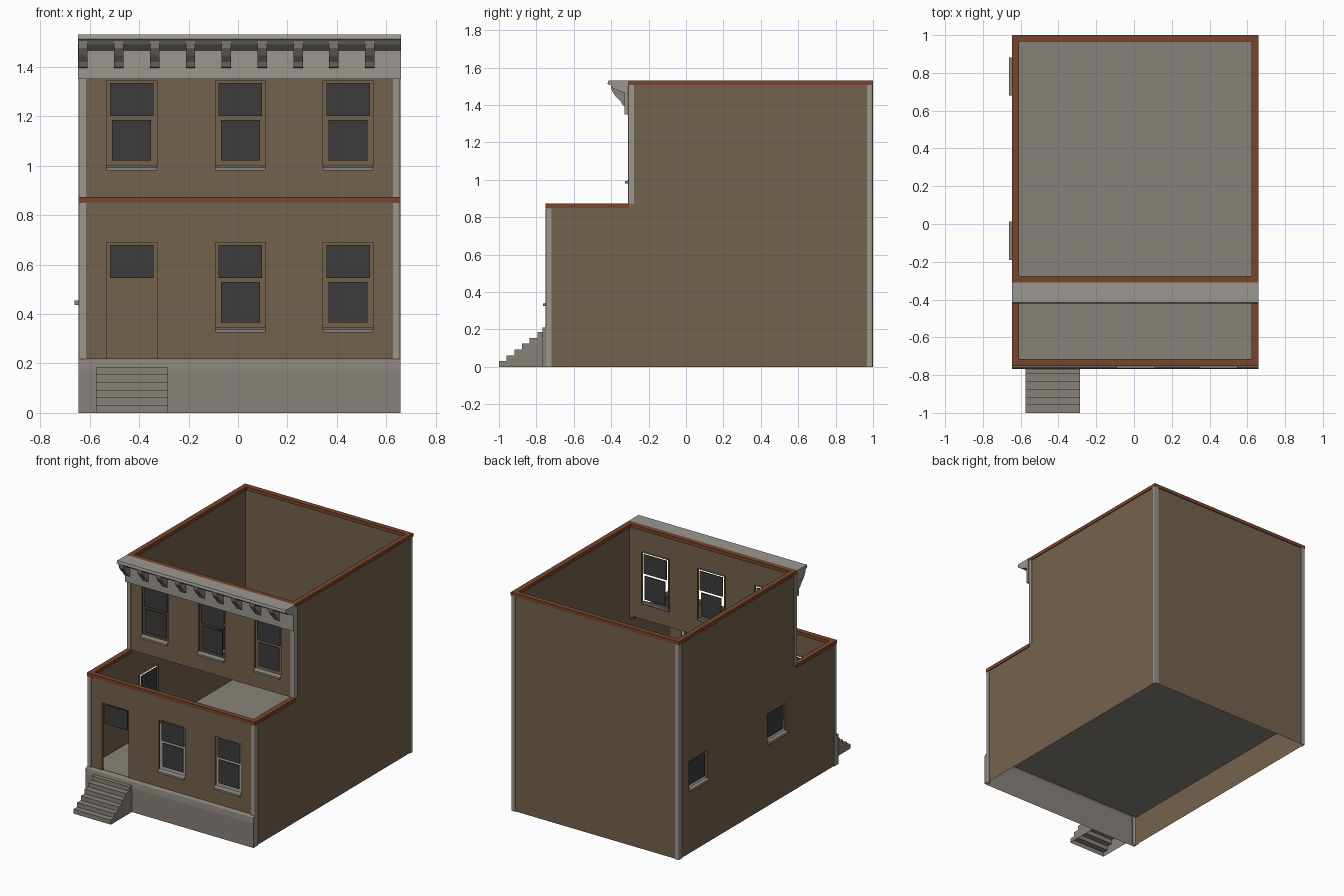
import bpy, bmesh
from mathutils import Vector

if "Cube" in bpy.data.objects:
    bpy.data.objects.remove(bpy.data.objects["Cube"])


def mat(name, rgb):
    m = bpy.data.materials.new(name)
    m.diffuse_color = (*rgb, 1)
    m.use_nodes = True
    m.node_tree.nodes["Principled BSDF"].inputs["Base Color"].default_value = m.diffuse_color
    return m


BROWN = mat("brown brick", (0.175, 0.122, 0.075))
STONE = mat("grey stone", (0.25, 0.222, 0.195))
PALE = mat("pale trim", (0.33, 0.31, 0.28))
GLASS = mat("dark glass", (0.045, 0.045, 0.045))
RUST = mat("rust coping", (0.19, 0.06, 0.025))

XL, XR = -0.640, 0.652              # side walls
YF, YU, YB = -0.745, -0.305, 0.995  # lower front, upper front, back
ZF, ZL, ZT = 0.212, 0.87, 1.528     # floor, terrace height, top


def finish(name, bm, material):
    me = bpy.data.meshes.new(name)
    bm.to_mesh(me)
    bm.free()
    ob = bpy.data.objects.new(name, me)
    me.materials.append(material)
    bpy.context.collection.objects.link(ob)
    return ob


def box(name, lo, hi, material):
    bm = bmesh.new()
    bmesh.ops.create_cube(bm, size=1)
    for v in bm.verts:
        v.co = [lo[i] + (v.co[i] + 0.5) * (hi[i] - lo[i]) for i in range(3)]
    return finish(name, bm, material)


def extrude(name, pts, place, a, b, material, closed=True, caps=True):
    """Sweep a 2D profile from a to b; place(p, q, t) gives the 3D point."""
    bm = bmesh.new()
    A = [bm.verts.new(place(p, q, a)) for p, q in pts]
    B = [bm.verts.new(place(p, q, b)) for p, q in pts]
    n = len(pts)
    for i in range(n if closed else n - 1):
        j = (i + 1) % n
        bm.faces.new((A[i], A[j], B[j], B[i]))
    if caps:
        bm.faces.new(A[::-1])
        bm.faces.new(B)
    bmesh.ops.recalc_face_normals(bm, faces=bm.faces)
    return finish(name, bm, material)


def along_x(y, z, t):
    return (t, y, z)


def wall(name, place, out, u, v, holes, notch=None, depth=0.015):
    """Thin wall sheet with rectangular openings and shallow reveals."""
    cut = holes + ([notch] if notch else [])
    us = sorted({*u, *[c for h in cut for c in h[:2]]})
    vs = sorted({*v, *[c for h in cut for c in h[2:]]})
    bm = bmesh.new()
    out = Vector(out)

    def quad(pts):
        return bm.faces.new([bm.verts.new(p) for p in pts])

    for a, b in zip(us, us[1:]):
        for c, d in zip(vs, vs[1:]):
            mu, mv = (a + b) / 2, (c + d) / 2
            if any(h[0] < mu < h[1] and h[2] < mv < h[3] for h in cut):
                continue
            f = quad([place(a, c), place(b, c), place(b, d), place(a, d)])
            f.normal_update()
            if f.normal.dot(out) < 0:
                f.normal_flip()
    for a, b, c, d in holes:
        ring = [Vector(place(*p)) for p in ((a, c), (b, c), (b, d), (a, d))]
        mid = sum(ring, Vector()) / 4
        for i in range(4):
            p, q = ring[i], ring[(i + 1) % 4]
            f = quad([p, q, q - out * depth, p - out * depth])
            f.normal_update()
            if f.normal.dot(mid - p) < 0:
                f.normal_flip()
    bmesh.ops.remove_doubles(bm, verts=bm.verts, dist=0.0005)
    return finish(name, bm, BROWN)


def sash(name, x, y, z0, z1, half):
    box(name, (x - half, y + 0.008, z0), (x + half, y + 0.014, z1), GLASS)


# Front openings: door and windows, both storeys
COLS = (-0.43, 0.01, 0.445)
H = 0.102
low, up = [], []
for i, x in enumerate(COLS):
    for y, dz, holes in ((YF, 0, low), (YU, 0.655, up)):
        door = i == 0 and dz == 0
        holes.append((x - H, x + H, 0.218 if door else 0.33 + dz, 0.69 + dz))
        tag = f"{'upper' if dz else 'lower'}_{i}"
        sash("top_pane_" + tag, x, y, 0.545 + dz, 0.68 + dz, 0.088)
        if not door:
            sash("bottom_pane_" + tag, x, y, 0.365 + dz, 0.53 + dz, 0.079)
            extrude("sill_" + tag,
                    [(y + 0.012, 0.345 + dz), (y - 0.02, 0.338 + dz),
                     (y - 0.02, 0.325 + dz), (y + 0.012, 0.325 + dz)],
                    along_x, x - H, x + H, STONE)

# Walls
wall("lower_front_wall", lambda a, b: (a, YF, b), (0, -1, 0), (XL, XR), (ZF, ZL), low)
wall("upper_front_wall", lambda a, b: (a, YU, b), (0, -1, 0), (XL, XR), (ZL, ZT), up)
wall("back_wall", lambda a, b: (a, YB, b), (0, 1, 0), (XL, XR), (0, ZT), [])
notch = (YF, YU, ZL, ZT)
side = [(-0.19, 0.012, 0.44, 0.645), (0.68, 0.882, 0.44, 0.645)]
wall("right_wall", lambda a, b: (XR, a, b), (1, 0, 0), (YF, YB), (0, ZT), [], notch)
wall("left_wall", lambda a, b: (XL, a, b), (-1, 0, 0), (YF, YB), (0, ZT), side, notch)

# Side window panes and sills
for i, (a, b, c, d) in enumerate(side):
    box(f"side_pane_{i}", (XL + 0.008, a + 0.014, c + 0.03), (XL + 0.014, b - 0.014, d - 0.012), GLASS)
    box(f"side_sill_{i}", (XL - 0.022, a, c - 0.003), (XL + 0.012, b, c + 0.014), STONE)

# Floor sheet
bm = bmesh.new()
bm.faces.new([bm.verts.new(p) for p in
              ((XL, YF, ZF), (XR, YF, ZF), (XR, YB, ZF), (XL, YB, ZF))])
finish("floor", bm, STONE)

# Stone base with rounded ledge
extrude("front_base", [(-0.768, 0), (-0.768, 0.17), (-0.765, 0.19), (-0.762, 0.208),
                       (-0.756, 0.216), (YF, 0.22)],
        along_x, XL - 0.005, XR + 0.005, STONE, closed=False, caps=False)
for x in (XL - 0.005, XR + 0.005):
    box("base_end", (x - 0.001, -0.767, 0), (x + 0.001, YF, 0.21), STONE)

# Entrance steps (open underneath)
N, RISE, RUN = 6, 0.031, 0.041
pts = [(-1.0, 0)]
for i in range(N):
    y = -1.0 + i * RUN
    pts += [(y, (i + 1) * RISE), (min(y + RUN, -0.768), (i + 1) * RISE)]
extrude("front_steps", pts, along_x, -0.575, -0.285, STONE, closed=False, caps=False)
for x in (-0.575, -0.285):
    for i in range(N):
        y = -1.0 + i * RUN
        bm = bmesh.new()
        bm.faces.new([bm.verts.new(p) for p in
                      ((x, y, i * RISE), (x, -0.768, i * RISE),
                       (x, -0.768, (i + 1) * RISE), (x, y, (i + 1) * RISE))])
        if x < -0.5:
            bmesh.ops.reverse_faces(bm, faces=bm.faces)
        finish("step_side", bm, STONE)

# Rounded corner strips
E = 0.006
prof = [(0.026, 0), (0.026, -E), (0.004, -E), (-0.003, -0.003), (-E, 0.004), (-E, 0.026), (0, 0.026)]
for y, sy, z0, z1 in ((YF, 1, 0, ZL), (YU, 1, ZL, ZT), (YB, -1, 0, ZT)):
    for x, sx in ((XL, 1), (XR, -1)):
        extrude("corner_strip", prof,
                lambda p, q, t, x=x, y=y, sx=sx, sy=sy: (x + sx * p, y + sy * q, t),
                z0, z1 - 0.022, PALE, closed=False, caps=False)

# Coping around terrace and roof edge
W, O = 0.03, 0.006


def coping(y0, y1, z, sides):
    z0 = z - 0.024
    for x0, x1 in ((XL - O, XL + W), (XR - W, XR + O)):
        box("side_coping", (x0, y0 - O, z0), (x1, y1, z), RUST)
    for a, b in sides:
        box("cross_coping", (XL + W, a, z0), (XR - W, b, z), RUST)


coping(YF, YU, ZL + 0.004, [(YF - O, YF + W)])
coping(YU, YB + O, ZT + 0.002, [(YU - O, YU + W), (YB - W, YB + O)])

# Cornice: frieze board, coved cap and repeated brackets
x0, x1 = XL - 0.007, XR + 0.007
box("frieze_board", (x0, -0.328, 1.35), (x1, YU - O, 1.51), PALE)
extrude("cornice_cap", [(YU - O, 1.53), (-0.415, 1.53), (-0.42, 1.512), (-0.404, 1.506),
                        (-0.39, 1.49), (-0.365, 1.478), (-0.328, 1.465), (YU - O, 1.465)],
        along_x, x0, x1, PALE)
for i in range(9):
    x = -0.627 + i * 0.145
    extrude(f"bracket_{i}", [(-0.328, 1.505), (-0.402, 1.505), (-0.396, 1.475), (-0.375, 1.445),
                             (-0.35, 1.42), (-0.34, 1.4), (-0.328, 1.395)],
            along_x, x - 0.019, x + 0.019, STONE)
